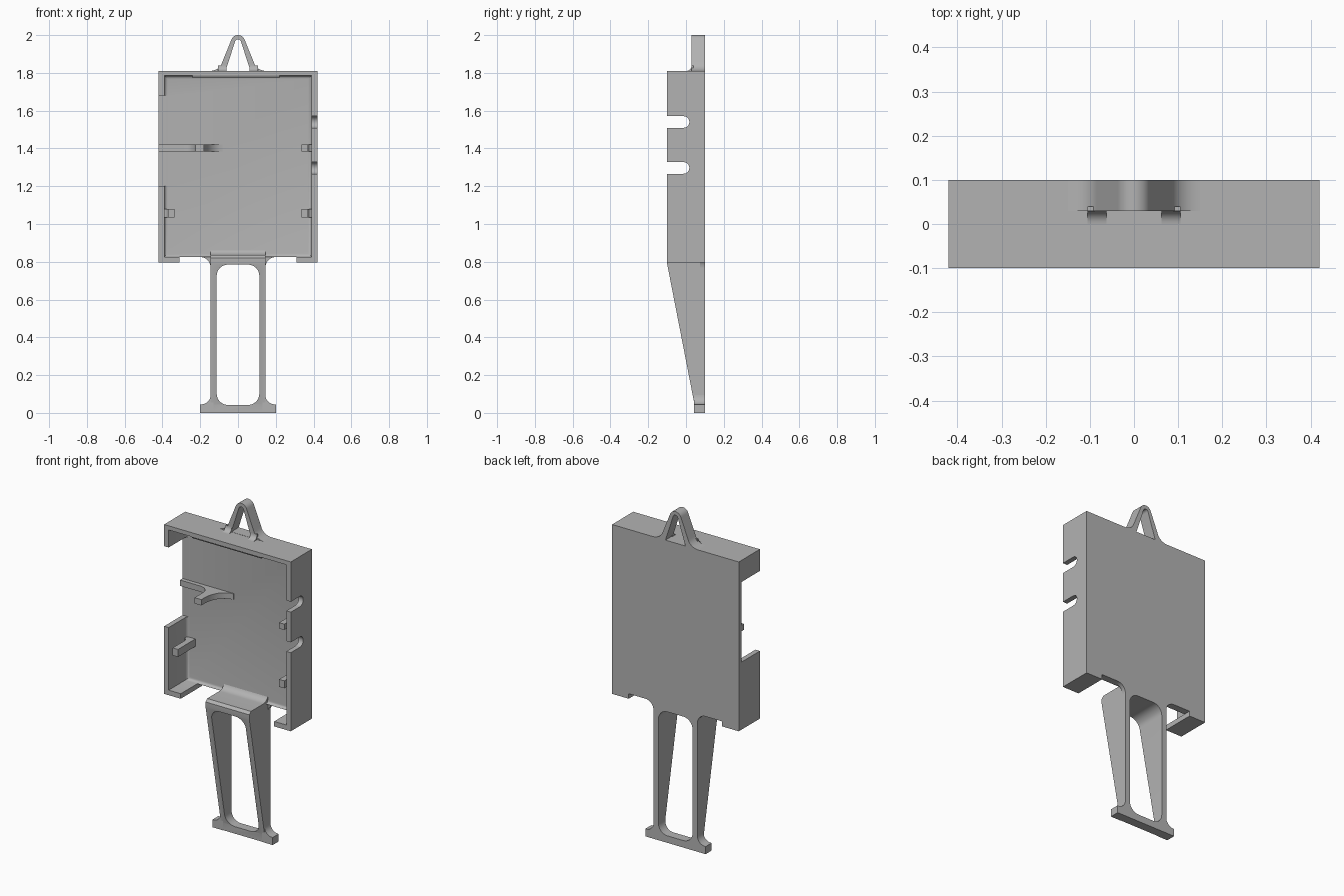
import bpy, bmesh, math

if "Cube" in bpy.data.objects:
    bpy.data.objects.remove(bpy.data.objects["Cube"], do_unlink=True)

grey = bpy.data.materials.new("plain grey plastic")
grey.use_nodes = True
grey.diffuse_color = (0.45, 0.45, 0.45, 1)
grey.node_tree.nodes["Principled BSDF"].inputs["Base Color"].default_value = grey.diffuse_color


def prism(name, pts, axis, lo, hi, smooth=True):
    """Extrude a 2D outline along one axis; outline coordinates are the other two."""
    place = {"x": lambda p, d: (d, p[0], p[1]),
             "y": lambda p, d: (p[0], d, p[1]),
             "z": lambda p, d: (p[0], p[1], d)}[axis]
    bm = bmesh.new()
    a = [bm.verts.new(place(p, lo)) for p in pts]
    b = [bm.verts.new(place(p, hi)) for p in pts]
    bm.faces.new(a)
    bm.faces.new(b[::-1])
    for i in range(len(pts)):
        j = (i + 1) % len(pts)
        bm.faces.new((a[i], b[i], b[j], a[j]))
    bmesh.ops.recalc_face_normals(bm, faces=bm.faces)
    mesh = bpy.data.meshes.new(name)
    bm.to_mesh(mesh)
    bm.free()
    mesh.materials.append(grey)
    ob = bpy.data.objects.new(name, mesh)
    bpy.context.collection.objects.link(ob)
    if smooth:
        shade(ob)
    return ob


def shade(ob):
    bpy.ops.object.select_all(action="DESELECT")
    ob.select_set(True)
    bpy.context.view_layer.objects.active = ob
    bpy.ops.object.shade_smooth_by_angle(angle=math.radians(30))


def box(name, x, y, z):
    return prism(name, [(x[0], z[0]), (x[1], z[0]), (x[1], z[1]), (x[0], z[1])], "y", *y, smooth=False)


def cut(ob, cutter):
    mod = ob.modifiers.new("cut", "BOOLEAN")
    mod.operation, mod.solver, mod.object = "DIFFERENCE", "EXACT", cutter
    bpy.context.view_layer.objects.active = ob
    bpy.ops.object.modifier_apply(modifier=mod.name)
    bpy.data.objects.remove(cutter, do_unlink=True)


def arc(cx, cy, rx, ry, a0, a1, n=8):
    return [(cx + rx * math.cos(math.radians(a0 + (a1 - a0) * i / n)),
             cy + ry * math.sin(math.radians(a0 + (a1 - a0) * i / n))) for i in range(n + 1)]


def rounded(x, z, r):
    return (arc(x[1] - r, z[1] - r, r, r, 0, 90) + arc(x[0] + r, z[1] - r, r, r, 90, 180)
            + arc(x[0] + r, z[0] + r, r, r, 180, 270) + arc(x[1] - r, z[0] + r, r, r, 270, 360))


def flip(pts):
    return [(-u, v) for u, v in pts]


BACK, INNER = 0.1, 0.075

# Tray: shell with a pocket whose back edges are softly filleted
tray = box("tray", (-0.42, 0.42), (-0.1, BACK), (0.795, 1.81))
pocket = box("pocket_cutter", (-0.39, 0.39), (-0.3, INNER), (0.825, 1.785))
bm = bmesh.new()
bm.from_mesh(pocket.data)
rim = [e for e in bm.edges if all(v.co.y > 0 for v in e.verts)]
bmesh.ops.bevel(bm, geom=rim, offset=0.018, segments=4, profile=0.5, affect="EDGES")
bm.to_mesh(pocket.data)
bm.free()
cut(tray, pocket)
cut(tray, box("bottom_cutter", (-0.31, 0.31), (-0.3, 0.3), (0.7, 0.825)))
cut(tray, box("side_gap_cutter", (-0.5, -0.37), (-0.3, INNER), (1.2, 1.68)))
for z in (1.297, 1.54):
    slot = arc(-0.013, z, 0.031, 0.031, -90, 90) + [(-0.3, z + 0.031), (-0.3, z - 0.031)]
    cut(tray, prism("slot_cutter", slot, "x", 0.35, 0.5))
shade(tray)

# Snap ridge under the top wall
prism("top_snap_ridge", [(-0.1, 1.79), (-0.09, 1.773), (-0.075, 1.773), (-0.055, 1.79)], "x", -0.24, 0.22)

# Long bracket with a standing nub
bracket = ([(-0.42, 0.09), (-0.42, 0.05)] + arc(-0.285, -0.01, 0.06, 0.06, 90, 0)
           + [(-0.225, -0.09), (-0.18, -0.09)] + arc(-0.08, -0.06, 0.1, 0.13, 180, 90) + [(-0.08, 0.09)])
prism("long_bracket", bracket, "z", 1.385, 1.42)

# Small pegs curving into the side walls
peg = ([(0.335, 0.09), (0.335, -0.09), (0.37, -0.09)]
       + arc(0.395, 0.025, 0.025, 0.025, 180, 90) + [(0.395, 0.09)])
prism("right_lower_peg", flip(peg), "z", 1.035, 1.08)
prism("left_lower_peg", peg, "z", 1.035, 1.08)
prism("left_upper_peg", peg, "z", 1.385, 1.42)

# Tapered handle with a rounded window and a ramped top
side = ([(BACK, 0), (0.045, 0), (0.045, 0.045), (-0.1, 0.79), (-0.1, 0.82), (-0.085, 0.835)]
        + arc(0.03, 0.88, 0.05, 0.045, -90, 0) + [(BACK, 0.88)])
handle = prism("handle", side, "x", -0.145, 0.145)
cut(handle, prism("window_cutter", rounded((-0.113, 0.113), (0.042, 0.785), 0.06), "y", -0.3, 0.3))
shade(handle)

for name, s in (("left", 1), ("right", -1)):
    turn = (lambda p: p) if s > 0 else flip
    # Fillets joining the handle to the back panel and to the foot
    upper = arc(0.2, 0.77, 0.055, 0.055, 180, 90) + [(0.2, 0.84), (0.13, 0.84), (0.13, 0.77)]
    prism(name + "_handle_fillet", turn(upper), "y", INNER, BACK)
    foot = [(0.13, 0), (0.2, 0), (0.2, 0.045)] + arc(0.195, 0.095, 0.05, 0.05, 270, 180) + [(0.13, 0.095)]
    prism(name + "_foot", turn(foot), "y", 0.043, BACK)

# Hanging loop with flared feet
half = arc(0.15, 1.87, 0.068, 0.06, 270, 195) + arc(0, 1.962, 0.038, 0.038, 17, 90)
loop = prism("hanging_loop", half + flip(half[:-1])[::-1], "y", 0.03, BACK)
hole_half = [(0.066, 1.811)] + arc(0, 1.962, 0.016, 0.016, 17, 90, 4)
cut(loop, prism("loop_cutter", hole_half + flip(hole_half[:-1])[::-1], "y", -0.1, 0.3))
shade(loop)
for name, a, b in (("left", 0.062, 0.105), ("right", -0.105, -0.062)):
    gusset = arc(0, 1.84, 0.03, 0.03, 270, 360) + [(0.04, 1.84), (0.04, 1.81)]
    prism(name + "_loop_gusset", gusset, "x", a, b)
